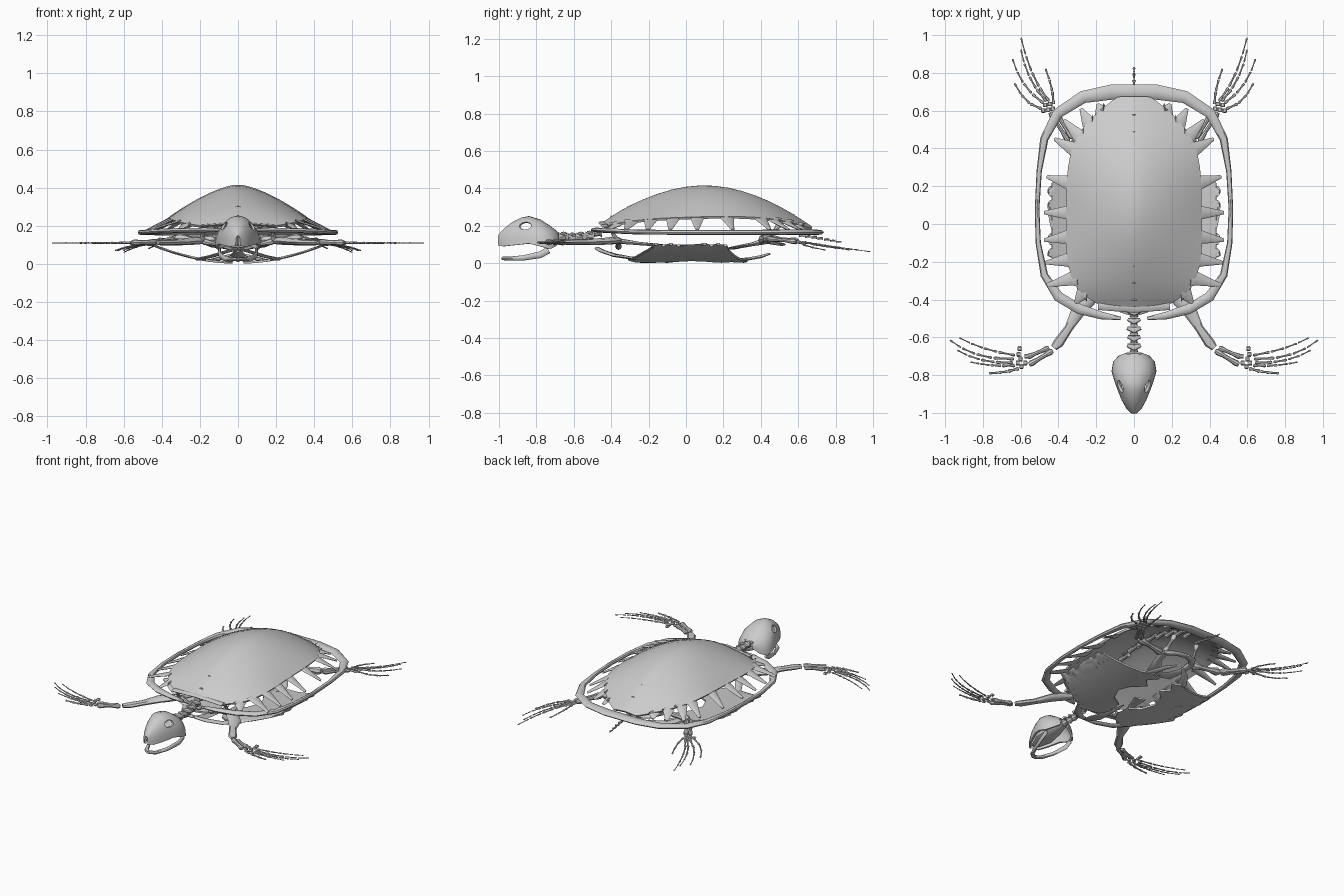
import bpy, bmesh, math
from mathutils import Vector

cube = bpy.data.objects.get("Cube")
if cube:
    bpy.data.objects.remove(cube, do_unlink=True)

parts = []


def make(name, bm, mirror=False, thick=0, subdiv=0):
    bmesh.ops.recalc_face_normals(bm, faces=bm.faces)
    mesh = bpy.data.meshes.new(name)
    bm.to_mesh(mesh)
    bm.free()
    obj = bpy.data.objects.new(name, mesh)
    bpy.context.collection.objects.link(obj)
    if mirror:
        obj.modifiers.new("Mirror", 'MIRROR')
    if subdiv:
        obj.modifiers.new("Subdivision", 'SUBSURF').levels = subdiv
    if thick:
        solid = obj.modifiers.new("Solidify", 'SOLIDIFY')
        solid.thickness, solid.offset = thick, 0
    parts.append(obj)
    return obj


def loft(bm, path, sides=8):
    """Closed elliptical tube; each point is x, y, z, half width, half height."""
    pts = [Vector(p[:3]) for p in path]
    rings = []
    for i, p in enumerate(path):
        t = (pts[min(i + 1, len(pts) - 1)] - pts[max(i - 1, 0)]).normalized()
        up = Vector((0, 1, 0)) if abs(t.z) > 0.8 else Vector((0, 0, 1))
        side = t.cross(up).normalized()
        up = side.cross(t)
        angles = [math.tau * k / sides for k in range(sides)]
        rings.append([bm.verts.new(pts[i] + side * p[3] * math.cos(a) + up * p[4] * math.sin(a))
                      for a in angles])
    for a, b in zip(rings, rings[1:]):
        for k in range(sides):
            j = (k + 1) % sides
            bm.faces.new((a[k], a[j], b[j], b[k]))
    bm.faces.new(rings[0])
    bm.faces.new(rings[-1])


def bones(name, *paths, mirror=True, sides=8):
    bm = bmesh.new()
    for path in paths:
        loft(bm, path, sides)
    return make(name, bm, mirror)


def sheet(bm, rows):
    grid = [[bm.verts.new(p) for p in row] for row in rows]
    for a, b in zip(grid, grid[1:]):
        for k in range(len(a) - 1):
            bm.faces.new((a[k], a[k + 1], b[k + 1], b[k]))


def shaft(a, b, r, waist=0.6, flat=1.0):
    """Long bone path with flared ends."""
    a, b = Vector(a), Vector(b)
    steps = ((0, 0.6), (0.1, 1), (0.35, waist), (0.65, waist), (0.9, 1), (1, 0.6))
    return [(*a.lerp(b, t), r * s, r * s * flat) for t, s in steps]


def digit(base, mid, tip, r, count=4):
    """Row of finger bones along a bent path."""
    base, mid, tip = Vector(base), Vector(mid), Vector(tip)
    at = lambda t: base.lerp(mid, t).lerp(mid.lerp(tip, t), t)
    cuts = [(k / count) ** 0.9 for k in range(count + 1)]
    return [shaft(at(cuts[k]), at(cuts[k + 1] - 0.02), r * (1 - 0.15 * k), 0.6, 0.7)
            for k in range(count)]


def table(rows, y):
    for a, b in zip(rows, rows[1:]):
        if a[0] <= y <= b[0]:
            t = (y - a[0]) / (b[0] - a[0])
            return [p + (q - p) * t for p, q in zip(a, b)]


# Carapace: y, half width, ridge height, edge height
shell = [(-.44, .15, .215, .19), (-.38, .27, .255, .205), (-.30, .33, .305, .22),
         (-.15, .36, .37, .235), (0, .355, .41, .24), (.15, .355, .415, .245),
         (.30, .35, .385, .245), (.44, .32, .33, .235), (.56, .23, .265, .215),
         (.67, .09, .19, .18)]
bm = bmesh.new()
us = [k / 8 for k in range(-8, 9)]
sheet(bm, [[(w * u, y, edge + (top - edge) * (1 - abs(u) ** 1.5)) for u in us]
           for y, w, top, edge in shell])
make("carapace", bm, thick=0.014, subdiv=1)

# Rib tips: base y, tip x, tip y
ribs = [(-.37, .31, -.42), (-.29, .46, -.325), (-.19, .47, -.205), (-.07, .475, -.085),
        (.06, .475, .06), (.22, .46, .25), (.40, .42, .45), (.47, .37, .55),
        (.54, .28, .61), (.60, .19, .635)]
paths = []
for by, tx, ty in ribs:
    _, w, _, edge = table(shell, by)
    paths.append([(w * .9, by, edge + .01, .042, .006), (w, by, edge - .003, .036, .007),
                  (tx, ty, .178, .009, .006)])
bones("rib_tips", *paths)

# Rim of the shell
rim = [(0, .698, .165, .04, .015), (.12, .698, .165, .04, .015), (.27, .672, .165, .033, .015),
       (.405, .585, .165, .028, .015), (.475, .45, .165, .022, .014), (.502, .28, .165, .014, .013),
       (.513, .08, .165, .012, .013), (.507, -.1, .165, .014, .013), (.475, -.27, .167, .02, .013),
       (.40, -.385, .172, .027, .013), (.29, -.45, .176, .027, .013), (.17, -.485, .178, .02, .012),
       (.07, -.50, .178, .009, .009)]
bones("shell_rim", rim)
bones("nuchal_plate", [(-.19, -.43, .20, .025, .008), (0, -.44, .215, .03, .01),
                       (.19, -.43, .20, .025, .008)], mirror=False)

# Plastron plates with fingered outer edges
def fingers(y0, y1, n=4):
    out = []
    for k in range(n):
        y = y0 + (y1 - y0) * k / (n - 1)
        reach = .455 - .02 * (k % 2)
        out += [(reach, y - .008), (reach, y + .008), (.365, y + .022)]
    return out


outline = [(.06, -.26), (.17, -.31), (.26, -.24), (.34, -.19)] + fingers(-.16, -.04)
outline += [(.30, .0), (.28, .04), (.31, .08)] + fingers(.10, .21)
outline += [(.27, .26), (.18, .29), (.11, .33), (.05, .31), (.10, .24), (.05, .19), (.12, .11),
            (.15, .03), (.11, -.06), (.04, -.1), (.1, -.16), (.03, -.2)]
bm = bmesh.new()
bm.faces.new([bm.verts.new((x, y, 0)) for x, y in outline])
bmesh.ops.triangulate(bm, faces=bm.faces)
bmesh.ops.subdivide_edges(bm, edges=bm.edges, cuts=2, use_grid_fill=True)
for v in bm.verts:
    v.co.z = .007 + .095 * (v.co.x / .455) ** 2
make("plastron_plate", bm, mirror=True, thick=0.012)
bones("front_plastron_bar", [(.21, -.27, .025, .02, .008), (.14, -.38, .04, .025, .008),
                             (.06, -.45, .065, .022, .008), (0, -.475, .08, .015, .008)])
bones("middle_plastron_blade", [(0, -.46, .07, .02, .007), (0, -.38, .045, .04, .007),
                                (0, -.25, .02, .02, .007), (0, -.1, .014, .004, .004)], mirror=False)
bones("rear_plastron_bar", [(.15, .24, .018, .03, .007), (.12, .33, .022, .028, .008),
                            (.08, .40, .035, .02, .008), (.025, .445, .05, .008, .006)])

# Spine inside the shell, neck and tail
def vertebra(y, z, length, r):
    h = length / 2
    return [[(0, y - h, z, r, r), (0, y - h * .6, z, r * .8, r * .8), (0, y + h * .4, z, r * .65, r * .7),
             (0, y + h * .9, z, r, r)],
            [(-r * 1.5, y + h * .5, z + r * .5, r * .4, r * .3), (0, y, z + r * .7, r * .8, r * .5),
             (r * 1.5, y + h * .5, z + r * .5, r * .4, r * .3)]]


paths = []
for k in range(11):
    y = -.36 + k * .09
    paths += vertebra(y, table(shell, y)[2] - .03, .088, .017)
bones("back_spine", *paths, mirror=False)
paths = []
for k, z in enumerate((.145, .14, .138, .14, .148, .162, .185)):
    paths += vertebra(-.70 + k * .046, z, .045, .022 + .002 * (k % 2))
bones("neck", *paths, mirror=False)
paths = []
for k in range(7):
    paths += vertebra(.62 + k * .033, .15 - k * .006, .031, .011 - k * .001)
bones("tail", *paths, mirror=False)

# Skull: y, half width, bottom, top
skull_rows = [(-1.0, .008, .095, .145), (-.975, .035, .09, .175), (-.93, .06, .095, .212),
              (-.88, .08, .10, .238), (-.84, .095, .105, .246), (-.78, .113, .09, .228),
              (-.73, .105, .075, .195), (-.70, .075, .09, .172), (-.685, .03, .12, .155)]
bm = bmesh.new()
arch = [math.pi * k / 16 for k in range(17)]
sheet(bm, [[(w * math.cos(a), y, lo + (hi - lo) * math.sin(a) ** .8) for a in arch]
           for y, w, lo, hi in skull_rows])
skull = make("skull", bm, thick=0.012)
for s in (-1, 1):
    bpy.ops.mesh.primitive_uv_sphere_add(segments=16, ring_count=8, radius=1,
                                         location=(s * .075, -.86, .2))
    cutter = bpy.context.object
    cutter.name = "eye_cutter"
    cutter.scale = (.035, .034, .022)
    cutter.hide_render = True
    cut = skull.modifiers.new("Eye", 'BOOLEAN')
    cut.operation, cut.object = 'DIFFERENCE', cutter
bones("palate", [(0, -.97, .10, .025, .006), (0, -.88, .11, .06, .008),
                 (0, -.78, .12, .05, .015), (0, -.69, .14, .03, .02)], mirror=False)
bones("lower_jaw", [(0, -.975, .026, .016, .01), (.035, -.95, .024, .014, .011),
                    (.07, -.87, .028, .009, .014), (.095, -.78, .045, .008, .018),
                    (.097, -.735, .07, .008, .018)])

# Shoulder girdle and front flippers
bones("shoulder_blade", shaft((.19, -.37, .12), (.18, -.415, .205), .016),
      shaft((.19, -.37, .12), (.03, -.36, .085), .018),
      [(.19, -.37, .12, .02, .015), (.16, -.25, .105, .014, .009), (.11, -.07, .09, .04, .006)])
bones("front_upper_arm", [(.19, -.36, .122, .02, .018), (.24, -.40, .12, .04, .02),
                          (.29, -.45, .116, .04, .018), (.345, -.55, .113, .022, .016),
                          (.40, -.63, .112, .028, .015), (.425, -.655, .112, .018, .012)])
bones("front_forearm", shaft((.43, -.67, .115), (.555, -.745, .112), .017, .7),
      shaft((.45, -.655, .108), (.565, -.705, .11), .015, .7))
wrist = [(.57, -.70), (.575, -.735), (.595, -.755), (.60, -.715), (.615, -.735), (.61, -.69), (.605, -.66)]
bones("front_wrist", *[shaft((x - .01, y, .11), (x + .011, y, .11), .013, 1, .6) for x, y in wrist], sides=6)
Z = .11
hand = [((.61, -.765, Z), (.69, -.79, Z), (.77, -.79, Z), .011, 3),
        ((.63, -.75, Z), (.76, -.755, Z), (.87, -.73, Z), .009, 4),
        ((.64, -.735, Z), (.82, -.74, Z), (.94, -.665, Z), .009, 4),
        ((.635, -.715, Z), (.85, -.72, Z), (.98, -.61, Z), .009, 4),
        ((.63, -.695, Z), (.80, -.67, Z), (.93, -.6, Z), .008, 4)]
bones("front_digits", *[b for d in hand for b in digit(*d)], sides=6)

# Hip girdle and hind flippers
bones("hip", shaft((.11, .43, .12), (.09, .51, .22), .018),
      [(.11, .43, .12, .025, .018), (.10, .35, .10, .025, .01), (.06, .27, .085, .045, .007),
       (0, .25, .08, .03, .007)],
      [(.11, .43, .12, .022, .016), (.06, .49, .105, .025, .01), (0, .51, .10, .025, .008)])
bones("hind_thigh", shaft((.12, .41, .125), (.33, .44, .135), .027))
bones("hind_shin", shaft((.325, .455, .132), (.42, .60, .118), .019, .65),
      shaft((.345, .435, .132), (.445, .59, .115), .015, .65))
ankle = [(.43, .61), (.455, .605), (.48, .60), (.445, .635), (.47, .63)]
bones("hind_ankle", *[shaft((x, y - .011, .112), (x, y + .011, .11), .013, 1, .6) for x, y in ankle], sides=6)
foot = [((.425, .635, .11), (.43, .73, .10), (.47, .825, .08), .009, 3),
        ((.45, .65, .11), (.55, .77, .09), (.60, .995, .06), .009, 4),
        ((.465, .65, .11), (.57, .76, .09), (.60, .93, .07), .009, 4),
        ((.48, .64, .11), (.60, .72, .09), (.645, .88, .07), .009, 4),
        ((.49, .61, .11), (.58, .63, .09), (.635, .75, .07), .009, 3)]
bones("hind_digits", *[b for d in foot for b in digit(*d)], sides=6)

# Bake modifiers, remove cutters, shade
bpy.ops.object.select_all(action='DESELECT')
for obj in parts:
    obj.select_set(True)
bpy.context.view_layer.objects.active = parts[0]
bpy.ops.object.convert(target='MESH')
bpy.ops.object.shade_smooth_by_angle(angle=math.radians(40))
for obj in [o for o in bpy.data.objects if o.name.startswith("eye_cutter")]:
    bpy.data.objects.remove(obj, do_unlink=True)
